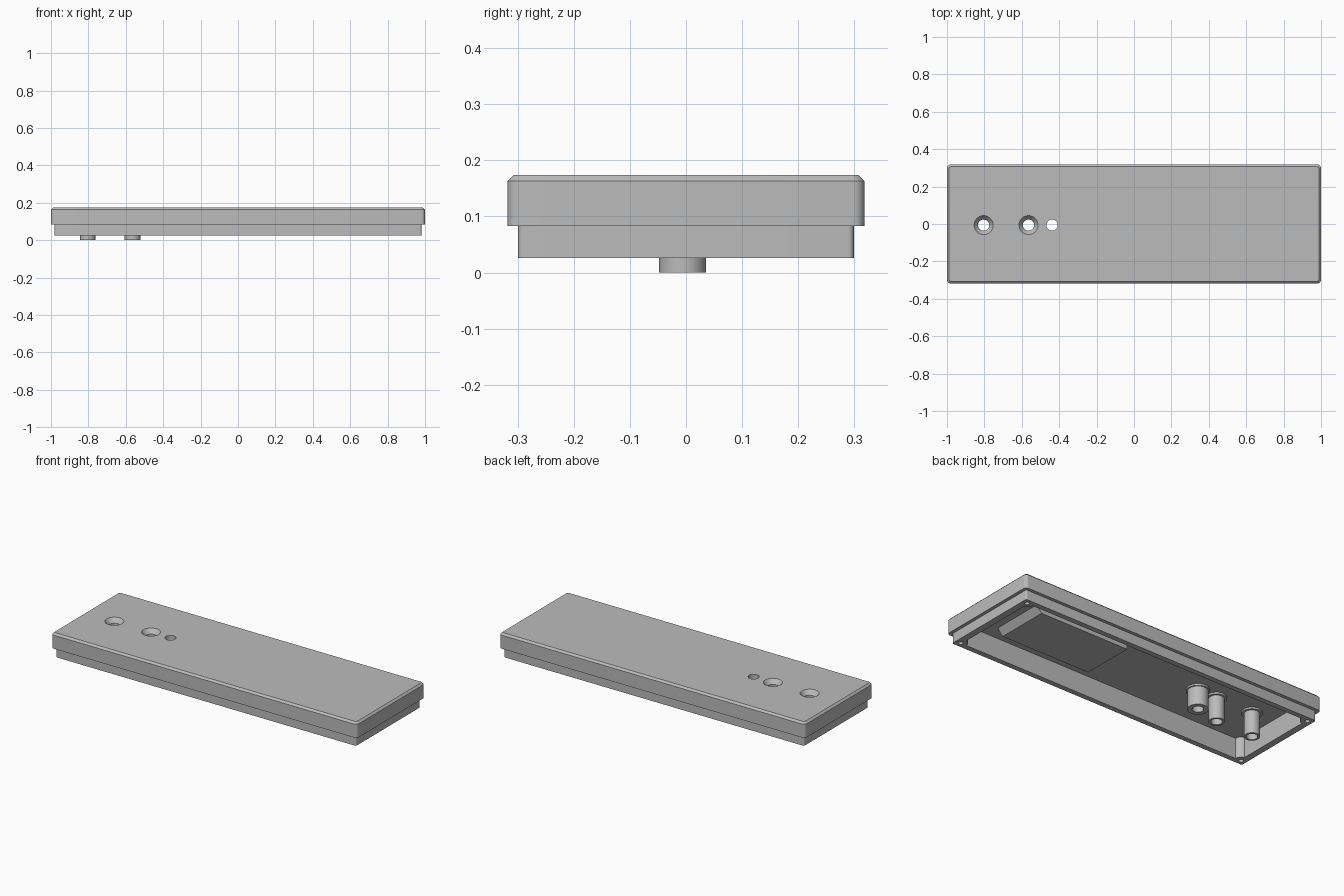
import bpy, bmesh, math

if "Cube" in bpy.data.objects:
    bpy.data.objects.remove(bpy.data.objects["Cube"], do_unlink=True)

grey = bpy.data.materials.new("light_grey")
grey.use_nodes = True
grey.diffuse_color = (0.5, 0.5, 0.5, 1)
grey.node_tree.nodes["Principled BSDF"].inputs["Base Color"].default_value = (0.5, 0.5, 0.5, 1)

QUADRANTS = ((1, 1), (-1, 1), (-1, -1), (1, -1))


def finish(name, bm):
    bmesh.ops.recalc_face_normals(bm, faces=bm.faces)
    mesh = bpy.data.meshes.new(name)
    bm.to_mesh(mesh)
    bm.free()
    mesh.materials.append(grey)
    ob = bpy.data.objects.new(name, mesh)
    bpy.context.collection.objects.link(ob)
    return ob


def loft(name, layers, closed=False):
    """Skin a stack of (outline, z) layers; cap the ends, or join them into a ring."""
    bm = bmesh.new()
    rings = [[bm.verts.new((x, y, z)) for x, y in outline] for outline, z in layers]
    pairs = list(zip(rings, rings[1:]))
    if closed:
        pairs.append((rings[-1], rings[0]))
    else:
        bm.faces.new(rings[0])
        bm.faces.new(rings[-1])
    for a, b in pairs:
        for i in range(len(a)):
            j = (i + 1) % len(a)
            bm.faces.new((a[i], a[j], b[j], b[i]))
    return finish(name, bm)


def mirrored(corner):
    """Repeat a first-quadrant run of points around all four corners."""
    points = []
    for sx, sy in QUADRANTS:
        run = corner if sx * sy > 0 else corner[::-1]
        points += [(sx * x, sy * y) for x, y in run]
    return points


def arc(cx, cy, r, start, end, steps=6):
    angles = [math.radians(start + (end - start) * i / steps) for i in range(steps + 1)]
    return [(cx + r * math.cos(a), cy + r * math.sin(a)) for a in angles]


def rounded(hx, hy, r):
    return mirrored(arc(hx - r, hy - r, r, 0, 90))


def circle(cx, cy, r, n=40):
    return arc(cx, cy, r, 0, 360 - 360 / n, n - 1)


def turned(name, x, y, profile, closed=False):
    return loft(name, [(circle(x, y, r), z) for r, z in profile], closed)


def cut(target, cutters):
    for c in cutters:
        c.hide_render = True
        mod = target.modifiers.new("cut", "BOOLEAN")
        mod.operation, mod.solver, mod.object = "DIFFERENCE", "EXACT", c
    graph = bpy.context.evaluated_depsgraph_get()
    mesh = bpy.data.meshes.new_from_object(target.evaluated_get(graph))
    target.modifiers.clear()
    target.data = mesh
    for c in cutters:
        bpy.data.objects.remove(c, do_unlink=True)


TOP, CEILING, STEP, RIM = 0.174, 0.146, 0.083, 0.026
HOLE_Y = -0.006
SCREW_X, SCREW_Y = 0.95, 0.268

# Cover: stepped lip below, wider plate above with a chamfered top edge
lip, plate = rounded(0.981, 0.299, 0.01), rounded(1.0, 0.318, 0.02)
cover = loft("cover", [(lip, RIM), (lip, STEP), (plate, STEP),
                       (plate, TOP - 0.011), (rounded(0.989, 0.307, 0.012), TOP)])

# Hollow underside, leaving round screw bosses in the corners
boss = [(0.942, 0.231)] + arc(SCREW_X, SCREW_Y, 0.038, 255, 187) + [(0.911, 0.268)]
hollow = mirrored(boss)
cutters = [loft("hollow_cutter", [(hollow, -0.05), (hollow, CEILING)])]

# Screw holes in the rim
for sx, sy in QUADRANTS:
    cutters.append(turned("screw_cutter", sx * SCREW_X, sy * SCREW_Y,
                          [(0.013, 0), (0.013, 0.1)]))

# Two countersunk holes and one plain hole through the plate
for x in (-0.804, -0.564):
    cutters.append(turned("countersink_cutter", x, HOLE_Y,
                          [(0.03, 0.12), (0.03, 0.148), (0.051, TOP), (0.051, 0.2)]))
cutters.append(turned("plain_cutter", -0.438, HOLE_Y, [(0.03, 0.12), (0.03, 0.2)]))
cut(cover, cutters)

# Hollow posts with a collar at the ceiling
posts = []
for name, x, r, bottom, collar in (("outer_post", -0.804, 0.042, 0, 0.055),
                                   ("middle_post", -0.564, 0.042, 0, 0.055),
                                   ("wide_post", -0.438, 0.055, 0.028, 0.063)):
    posts.append(turned(name, x, HOLE_Y, [
        (0.03, bottom), (r, bottom), (r, 0.136), (collar, 0.136),
        (collar, CEILING + 0.001), (0.03, CEILING + 0.001)], closed=True))

# Raised pad under the plate, sloped on its outer end
def pad_outline(x0, x1, y0, y1):
    return [(x0, y0), (x1, y0), (x1, y1), (x0, y1)]

pad = loft("raised_pad", [(pad_outline(0.155, 0.735, -0.185, 0.13), 0.108),
                          (pad_outline(0.155, 0.77, -0.185, 0.13), CEILING + 0.002)])

for ob in [cover] + posts:
    bpy.ops.object.select_all(action="DESELECT")
    ob.select_set(True)
    bpy.context.view_layer.objects.active = ob
    bpy.ops.object.shade_smooth_by_angle(angle=math.radians(30))
